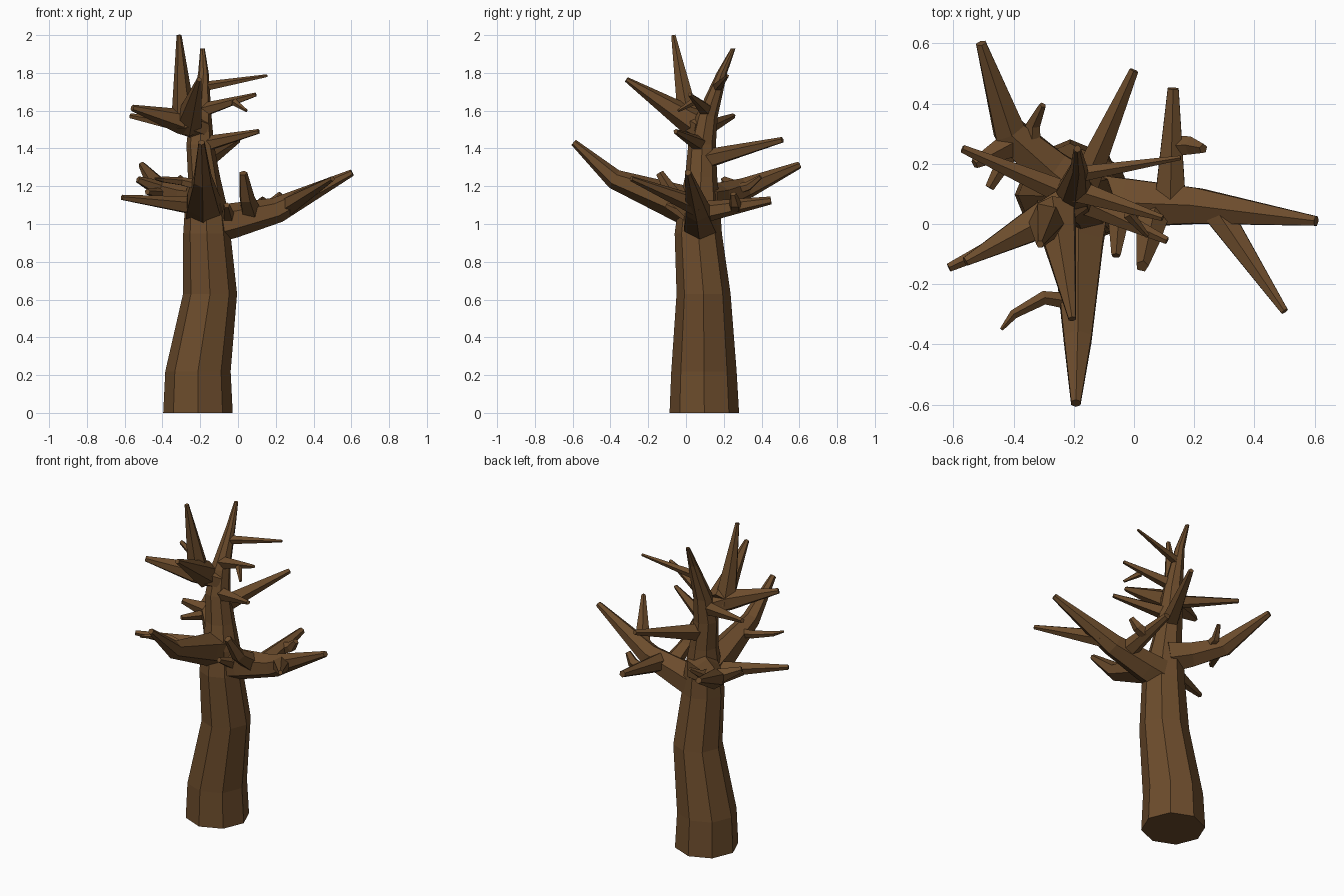
import bpy, bmesh, math
from mathutils import Vector

bark = bpy.data.materials.new("bark")
bark.diffuse_color = (0.15, 0.072, 0.025, 1)


def limb(name, path, sides=6, level=False):
    """Faceted tapering tube through (x, y, z, radius) points."""
    pts = [Vector(p[:3]) for p in path]
    bm = bmesh.new()
    rings = []
    for i, p in enumerate(pts):
        d = (pts[min(i + 1, len(pts) - 1)] - pts[max(i - 1, 0)]).normalized()
        if level:
            d = Vector((0, 0, 1))
        ref = Vector((1, 0, 0)) if abs(d.z) > 0.85 else Vector((0, 0, 1))
        u = (ref - d * ref.dot(d)).normalized()
        v = d.cross(u)
        r = path[i][3]
        rings.append([bm.verts.new(p + r * (u * math.cos(a) + v * math.sin(a)))
                      for a in (2 * math.pi * k / sides for k in range(sides))])
    for a, b in zip(rings, rings[1:]):
        for k in range(sides):
            n = (k + 1) % sides
            bm.faces.new((a[k], a[n], b[n], b[k]))
    bm.faces.new(rings[0][::-1])
    bm.faces.new(rings[-1])
    bmesh.ops.recalc_face_normals(bm, faces=bm.faces)
    me = bpy.data.meshes.new(name)
    bm.to_mesh(me)
    bm.free()
    me.materials.append(bark)
    ob = bpy.data.objects.new(name, me)
    bpy.context.collection.objects.link(ob)


# Trunk with its leading shoot
limb("trunk", [(-.212, .097, 0, .184), (-.212, .095, .22, .173),
               (-.148, .093, .63, .143), (-.165, .065, .95, .125),
               (-.17, .07, 1.1, .11), (-.18, .08, 1.25, .085),
               (-.2, .085, 1.42, .073), (-.198, .11, 1.57, .058),
               (-.183, .19, 1.8, .028), (-.188, .25, 1.93, .012)], 8, True)

# Right bough and its twigs
limb("right_bough", [(-.15, .08, .99, .1), (-.02, .07, 1.02, .092),
                     (.21, .06, 1.075, .068), (.605, .01, 1.272, .018)])
limb("right_bough_back_twig", [(.12, .07, 1.06, .06), (.13, .45, 1.125, .021)])
limb("right_bough_back_spur", [(.14, .26, 1.09, .035), (.19, .26, 1.11, .032),
                               (.23, .25, 1.16, .017)], 5)
limb("right_bough_front_twig", [(.27, .05, 1.1, .055), (.5, -.29, 1.24, .014)])
limb("right_bough_up_spur", [(.065, .03, 1.07, .055), (.045, -.06, 1.14, .042),
                             (.027, -.14, 1.27, .022)], 5)
limb("fork_spur", [(-.05, .03, 1.03, .04), (-.06, -.105, 1.1, .016)], 5)

# Front bough with a crooked twig
limb("front_bough", [(-.18, .05, 1.08, .11), (-.185, -.06, 1.12, .095),
                     (-.187, -.38, 1.238, .053), (-.193, -.595, 1.432, .018)])
limb("front_bough_twig", [(-.19, -.26, 1.2, .03), (-.3, -.245, 1.225, .024),
                          (-.4, -.3, 1.235, .016), (-.44, -.35, 1.24, .006)], 5)

# Back left bough and its twigs
limb("back_bough", [(-.18, .1, 1.12, .1), (-.28, .18, 1.14, .08),
                    (-.415, .31, 1.185, .06), (-.508, .6, 1.312, .019)])
limb("back_bough_side_spur", [(-.4, .27, 1.18, .05), (-.53, .2, 1.235, .018)], 5)
limb("back_bough_low_spur", [(-.4, .26, 1.16, .035), (-.48, .12, 1.17, .016)], 5)
limb("back_bough_curled_twig", [(-.34, .22, 1.17, .035), (-.335, .33, 1.2, .025),
                                (-.303, .395, 1.25, .012)], 5)

# Crown bough: side limb carrying two spikes
limb("crown_bough", [(-.19, .09, 1.5, .06), (-.31, .01, 1.545, .066),
                     (-.56, -.125, 1.615, .017)])
limb("crown_front_spike", [(-.265, .05, 1.53, .08), (-.205, -.315, 1.765, .014)])
limb("crown_up_spike", [(-.285, .02, 1.52, .07), (-.312, -.067, 2.0, .013)])

# Single straight branches off the trunk: base, tip
branches = {
    "left_branch": ((-.2, .05, 1.09, .055), (-.615, -.145, 1.14, .015)),
    "back_branch": ((-.18, .1, 1.34, .055), (0, .51, 1.445, .016)),
    "middle_right_branch": ((-.18, .08, 1.42, .045), (.11, -.055, 1.49, .013)),
    "upper_left_branch": ((-.2, .09, 1.5, .045), (-.57, .25, 1.572, .014)),
    "top_right_twig": ((-.185, .165, 1.725, .028), (.155, .22, 1.785, .008)),
    "upper_right_branch": ((-.19, .11, 1.6, .04), (.095, .02, 1.685, .011)),
    "upper_right_twig": ((-.02, .035, 1.645, .02), (.045, -.04, 1.6, .008)),
}
for name, path in branches.items():
    limb(name, path, 5)
